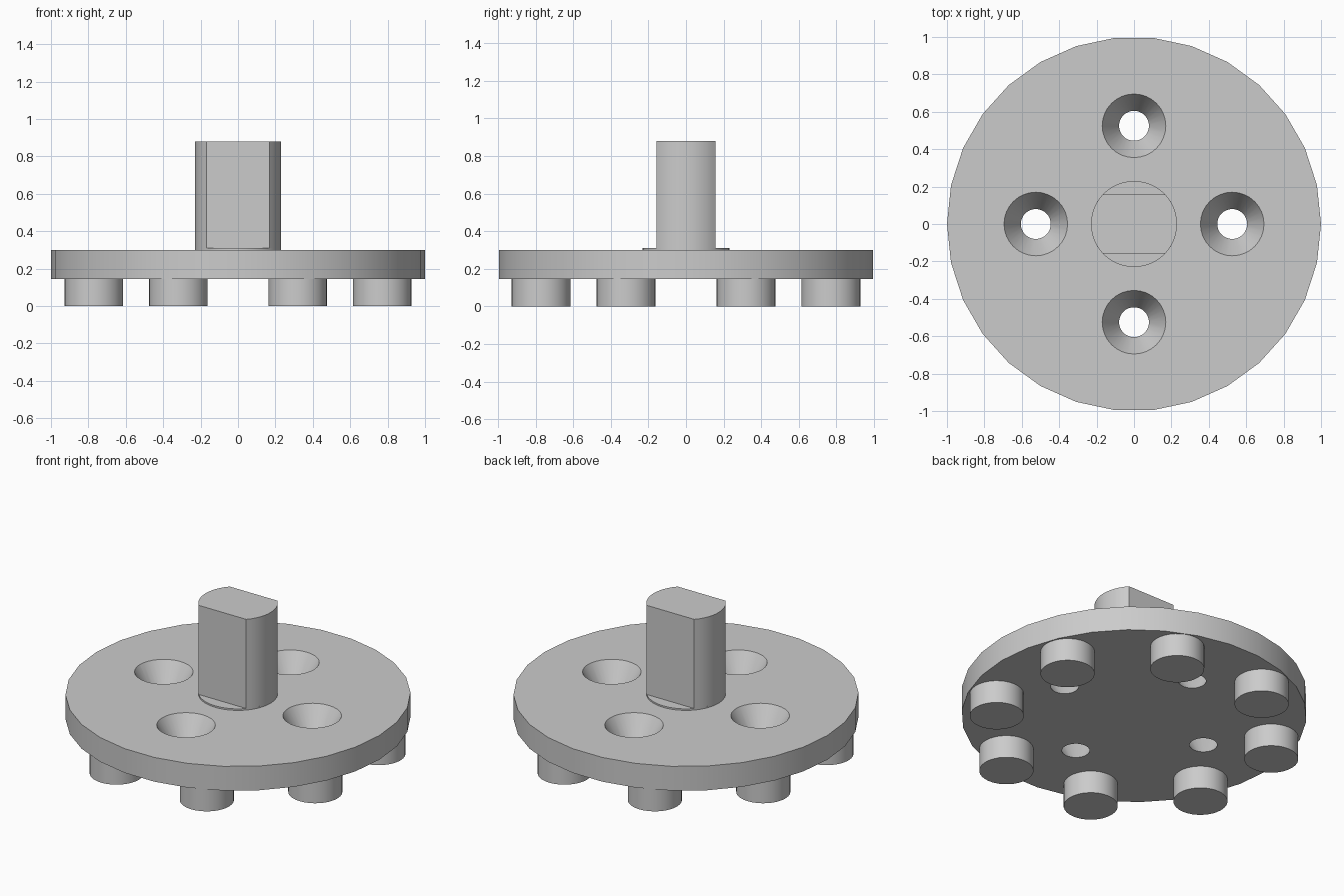
import bpy, bmesh, math
from mathutils import Vector

cube = bpy.data.objects.get("Cube")
if cube:
    bpy.data.objects.remove(cube, do_unlink=True)

# Single grey material
GREY = (0.6, 0.6, 0.6, 1.0)
grey = bpy.data.materials.new("plain grey")
grey.use_nodes = True
grey.diffuse_color = GREY
grey.node_tree.nodes["Principled BSDF"].inputs["Base Color"].default_value = GREY

DISC_LOW, DISC_TOP = 0.145, 0.30
SHAFT_R, FLAT_Y = 0.23, 0.157


def circle(r, n, cx=0.0, cy=0.0):
    return [(cx + r * math.cos(2 * math.pi * i / n),
             cy + r * math.sin(2 * math.pi * i / n)) for i in range(n)]


def loft(name, low, high, z0, z1):
    """Closed solid between two outlines with the same point count."""
    bm = bmesh.new()
    a = [bm.verts.new((x, y, z0)) for x, y in low]
    b = [bm.verts.new((x, y, z1)) for x, y in high]
    n = len(a)
    bm.faces.new(a[::-1])
    bm.faces.new(b)
    for i in range(n):
        j = (i + 1) % n
        bm.faces.new((a[i], a[j], b[j], b[i]))
    mesh = bpy.data.meshes.new(name)
    bm.to_mesh(mesh)
    bm.free()
    mesh.materials.append(grey)
    obj = bpy.data.objects.new(name, mesh)
    bpy.context.collection.objects.link(obj)
    return obj


def prism(name, outline, z0, z1):
    return loft(name, outline, outline, z0, z1)


# Round plate
plate = prism("plate", circle(1.0, 30), DISC_LOW, DISC_TOP)

# Four tapered screw holes, cut slightly past both plate faces on the same slope
slope = (0.17 - 0.08) / (DISC_TOP - DISC_LOW)
over = 0.02
cutters = []
for i in range(4):
    a = i * math.pi / 2
    cx, cy = 0.525 * math.cos(a), 0.525 * math.sin(a)
    cutter = loft("hole_cutter",
                  circle(0.08 - slope * over, 32, cx, cy),
                  circle(0.17 + slope * over, 32, cx, cy),
                  DISC_LOW - over, DISC_TOP + over)
    cutter.hide_render = True
    mod = plate.modifiers.new("hole", 'BOOLEAN')
    mod.operation = 'DIFFERENCE'
    mod.solver = 'EXACT'
    mod.object = cutter
    cutters.append(cutter)

# Bake the holes and drop the cutters
deps = bpy.context.evaluated_depsgraph_get()
cut_mesh = bpy.data.meshes.new_from_object(plate.evaluated_get(deps))
plate.modifiers.clear()
plate.data = cut_mesh
for cutter in cutters:
    bpy.data.objects.remove(cutter, do_unlink=True)

parts = [plate]

# Eight round pegs under the plate
for i in range(8):
    a = math.radians(22.5 + 45 * i)
    parts.append(prism(f"peg_{i + 1}",
                       circle(0.157, 32, 0.834 * math.cos(a), 0.834 * math.sin(a)),
                       0.0, DISC_LOW))

# Thin round collar at the foot of the shaft
parts.append(prism("shaft_collar", circle(SHAFT_R, 48), DISC_TOP, 0.31))

# Shaft with two flats: a right arc and its opposite
half = math.asin(FLAT_Y / SHAFT_R)
arc = [(SHAFT_R * math.cos(t), SHAFT_R * math.sin(t))
       for t in (-half + 2 * half * k / 12 for k in range(13))]
profile = arc + [(-x, -y) for x, y in arc]
parts.append(prism("shaft", profile, 0.31, 0.88))

# Smooth the round walls, keep the rims sharp
bpy.ops.object.select_all(action='DESELECT')
for obj in parts:
    obj.select_set(True)
bpy.context.view_layer.objects.active = plate
bpy.ops.object.shade_smooth_by_angle(angle=math.radians(30))
